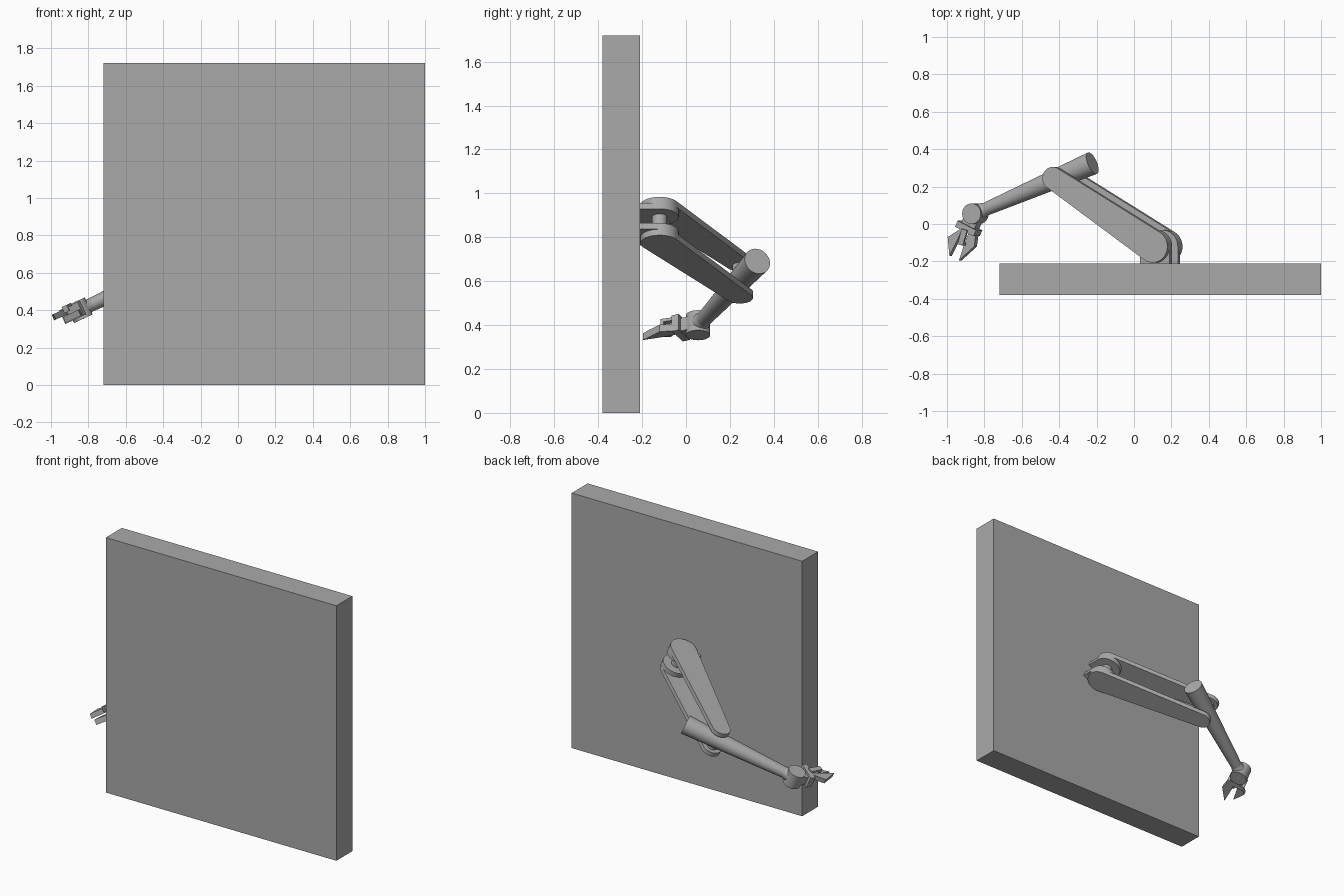
import bpy, bmesh, math
from mathutils import Matrix, Vector

cube = bpy.data.objects.get("Cube")
if cube:
    bpy.data.objects.remove(cube)

grey = bpy.data.materials.new("plain grey")
grey.use_nodes = True
grey.diffuse_color = (0.4, 0.4, 0.4, 1)
grey.node_tree.nodes["Principled BSDF"].inputs["Base Color"].default_value = (0.4, 0.4, 0.4, 1)

# The whole arm is rolled about the y axis around the centre of the panel
ROLL = Matrix.Translation((0.14, 0, 0.86)) @ Matrix.Rotation(math.radians(-25), 4, 'Y')


def finish(name, bm, matrix=ROLL):
    bm.transform(matrix)
    bmesh.ops.recalc_face_normals(bm, faces=bm.faces)
    mesh = bpy.data.meshes.new(name)
    bm.to_mesh(mesh)
    bm.free()
    mesh.materials.append(grey)
    ob = bpy.data.objects.new(name, mesh)
    bpy.context.collection.objects.link(ob)
    bpy.ops.object.select_all(action='DESELECT')
    ob.select_set(True)
    bpy.context.view_layer.objects.active = ob
    bpy.ops.object.shade_smooth_by_angle(angle=math.radians(35))
    return ob


def slab(name, outline, low, high):
    """Flat outline in the arm plane, thickened from low to high."""
    bm = bmesh.new()
    face = bm.faces.new([bm.verts.new((x, y, low)) for x, y in outline])
    top = bmesh.ops.extrude_face_region(bm, geom=[face])["geom"]
    moved = [v for v in top if isinstance(v, bmesh.types.BMVert)]
    bmesh.ops.translate(bm, verts=moved, vec=(0, 0, high - low))
    return finish(name, bm)


def link_outline(a, b, ra, rb, steps=20):
    """Two round ends joined by their outer tangents."""
    a, b = Vector(a), Vector(b)
    d = b - a
    heading = math.atan2(d.y, d.x)
    lean = math.acos((ra - rb) / d.length)
    pts = []
    for c, r, start, end in ((b, rb, -lean, lean), (a, ra, lean, 2 * math.pi - lean)):
        for i in range(steps + 1):
            t = heading + start + (end - start) * i / steps
            pts.append((c.x + r * math.cos(t), c.y + r * math.sin(t)))
    return pts


def bar_outline(a, b, wa, wb):
    a, b = Vector(a), Vector(b)
    side = (b - a).orthogonal().normalized()
    return [a + side * wa, a - side * wa, b - side * wb, b + side * wb]


def rod(name, a, b, ra, rb, matrix=ROLL):
    a, b = Vector(a), Vector(b)
    bm = bmesh.new()
    bmesh.ops.create_cone(bm, cap_ends=True, segments=32, radius1=ra, radius2=rb,
                          depth=(b - a).length)
    turn = (b - a).to_track_quat('Z', 'Y').to_matrix().to_4x4()
    return finish(name, bm, matrix @ Matrix.Translation((a + b) / 2) @ turn)


# Wall panel with a round socket in its back
bm = bmesh.new()
bmesh.ops.create_cube(bm, size=1)
panel = finish("wall_panel", bm, Matrix.Translation((0.14, -0.295, 0.86))
               @ Matrix.Diagonal((1.72, 0.17, 1.72, 1)))
cutter = rod("socket_cutter", (0, -0.25, 0), (0, -0.1, 0), 0.175, 0.175)
cutter.hide_render = True
cut = panel.modifiers.new("socket", 'BOOLEAN')
cut.operation = 'DIFFERENCE'
cut.solver = 'EXACT'
cut.object = cutter
bpy.context.view_layer.objects.active = panel
bpy.ops.object.modifier_apply(modifier=cut.name)
bpy.data.objects.remove(cutter)

# Shoulder brackets and upper arm plates, mirrored above and below
SHOULDER, ELBOW, WRIST = (0, -0.12), (-0.59, 0.245), (-1.09, 0.055)
bracket = [(-0.087, -0.25), (0.087, -0.25)]
bracket += [(0.087 * math.cos(i * math.pi / 20), -0.12 + 0.087 * math.sin(i * math.pi / 20))
            for i in range(21)]
arm = link_outline(SHOULDER, ELBOW, 0.087, 0.06)
for label, s in (("upper", 1), ("lower", -1)):
    slab(label + "_bracket", bracket, *sorted((s * 0.036, s * 0.066)))
    slab(label + "_arm_plate", arm, *sorted((s * 0.066, s * 0.096)))
rod("shoulder_pin", (*SHOULDER, -0.07), (*SHOULDER, 0.07), 0.034, 0.034)
rod("elbow_pin", (*ELBOW, -0.07), (*ELBOW, 0.07), 0.034, 0.034)

# Tapered forearm flaring into the wrist knuckle
rod("forearm", (-0.40, 0.325, 0), (-1.04, 0.075, 0), 0.062, 0.035)
rod("forearm_flare", (-1.02, 0.083, 0), (*WRIST, 0), 0.034, 0.052)
rod("wrist_knuckle", (*WRIST, -0.05), (*WRIST, 0.05), 0.055, 0.055)

# Hand: neck, palm and three fingers
slab("hand_neck", bar_outline(WRIST, (-1.125, -0.02), 0.045, 0.04), -0.032, 0.032)
slab("palm", bar_outline((-1.12, -0.008), (-1.135, -0.04), 0.06, 0.06), -0.035, 0.045)
slab("outer_finger", [(-1.15, -0.02), (-1.175, -0.035), (-1.235, -0.07),
                      (-1.225, -0.17), (-1.165, -0.06)], 0.008, 0.04)
slab("inner_finger", [(-1.12, -0.035), (-1.085, -0.055), (-1.095, -0.12),
                      (-1.185, -0.195), (-1.14, -0.07)], -0.03, 0.005)
slab("thumb", bar_outline((-1.13, -0.03), (-1.155, -0.11), 0.017, 0.015), 0.04, 0.055)
slab("thumb_tip", bar_outline((-1.151, -0.098), (-1.155, -0.112), 0.015, 0.015), 0.02, 0.055)
